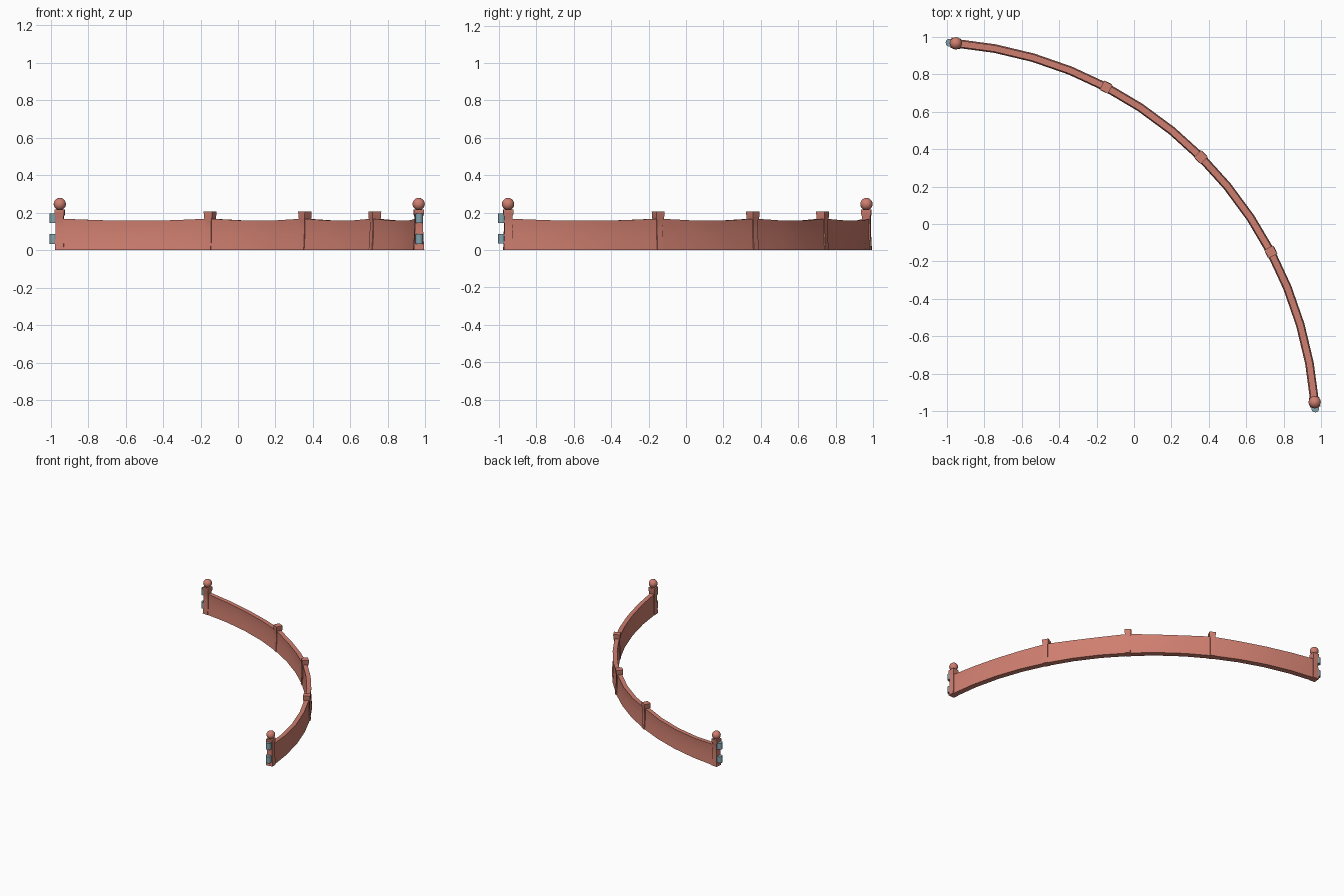
import bpy, bmesh, math
from mathutils import Matrix, Vector

if "Cube" in bpy.data.objects:
    bpy.data.objects.remove(bpy.data.objects["Cube"])

C, R = -1.127, 2.099          # arc centre (C, C) and radius
A0, STEP = math.radians(4.8), math.radians(80.4 / 14)
POSTS = [0, 4, 7, 10, 14]     # arc stations that carry posts


def material(name, col):
    m = bpy.data.materials.new(name)
    m.diffuse_color = (*col, 1)
    m.use_nodes = True
    m.node_tree.nodes["Principled BSDF"].inputs["Base Color"].default_value = m.diffuse_color
    return m


CLAY = material("salmon clay", (0.62, 0.21, 0.16))
METAL = material("blue grey metal", (0.22, 0.36, 0.41))


def frame(i):
    """Matrix at an arc station: x points outwards, y along the arc."""
    a = A0 + STEP * i
    return Matrix.Translation((C + R * math.cos(a), C + R * math.sin(a), 0)) @ Matrix.Rotation(a, 4, 'Z')


def finish(bm, name, mat, angle=40):
    bmesh.ops.recalc_face_normals(bm, faces=bm.faces[:])
    me = bpy.data.meshes.new(name)
    bm.to_mesh(me)
    bm.free()
    me.materials.append(mat)
    ob = bpy.data.objects.new(name, me)
    bpy.context.collection.objects.link(ob)
    bpy.context.view_layer.objects.active = ob
    ob.select_set(True)
    bpy.ops.object.shade_smooth_by_angle(angle=math.radians(angle))
    ob.select_set(False)


def loft(name, rings, mat):
    """Skin between equal-sized closed rings and cap both ends."""
    bm = bmesh.new()
    vs = [[bm.verts.new(p) for p in r] for r in rings]
    n = len(rings[0])
    for a, b in zip(vs, vs[1:]):
        for k in range(n):
            bm.faces.new((a[k], a[(k + 1) % n], b[(k + 1) % n], b[k]))
    bm.faces.new(vs[0])
    bm.faces.new(vs[-1])
    finish(bm, name, mat)


# curved wall panels: flared foot, slim waist, top edge sagging between posts
SIDE = [(0.023, 0), (0.019, 0.25), (0.0155, 0.55), (0.015, 0.8), (0.017, 1)]
for s, e in zip(POSTS, POSTS[1:]):
    rings = []
    for i in range(s, e + 1):
        t = (i - s) / (e - s)
        h = 0.168 - 0.011 * 4 * t * (1 - t)
        prof = [(x, z * h) for x, z in SIDE] + [(-x, z * h) for x, z in reversed(SIDE)]
        rings.append([frame(i) @ Vector((x, 0, z)) for x, z in prof])
    loft("wall_panel", rings, CLAY)


def post(name, i, prof):
    loft(name, [[frame(i) @ Vector((sx * rx, sy * ry, z)) for sx, sy in
                 ((1, 1), (-1, 1), (-1, -1), (1, -1))] for rx, ry, z in prof], CLAY)


# intermediate posts with flared caps: (radial half, tangential half, z)
for i in POSTS[1:-1]:
    post("middle_post", i, [(0.028, 0.018, 0), (0.024, 0.0175, 0.05), (0.021, 0.017, 0.11),
                            (0.021, 0.017, 0.155), (0.025, 0.023, 0.17), (0.026, 0.025, 0.205)])

# end posts with ball finials and hinge knuckles
for i, out in ((0, -1), (14, 1)):
    post("end_post", i, [(0.028, 0.024, 0), (0.025, 0.0225, 0.05), (0.022, 0.021, 0.11),
                         (0.022, 0.021, 0.18), (0.026, 0.026, 0.192), (0.026, 0.026, 0.216)])
    bm = bmesh.new()
    bmesh.ops.create_uvsphere(bm, u_segments=16, v_segments=10, radius=0.033,
                              matrix=frame(i) @ Matrix.Translation((0, 0, 0.246)))
    finish(bm, "ball_finial", CLAY)
    for z in (0.06, 0.17):
        bm = bmesh.new()
        bmesh.ops.create_cone(bm, cap_ends=True, segments=12, radius1=0.021, radius2=0.021, depth=0.052,
                              matrix=frame(i) @ Matrix.Translation((0, out * 0.0335, z)))
        finish(bm, "hinge_knuckle", METAL)
